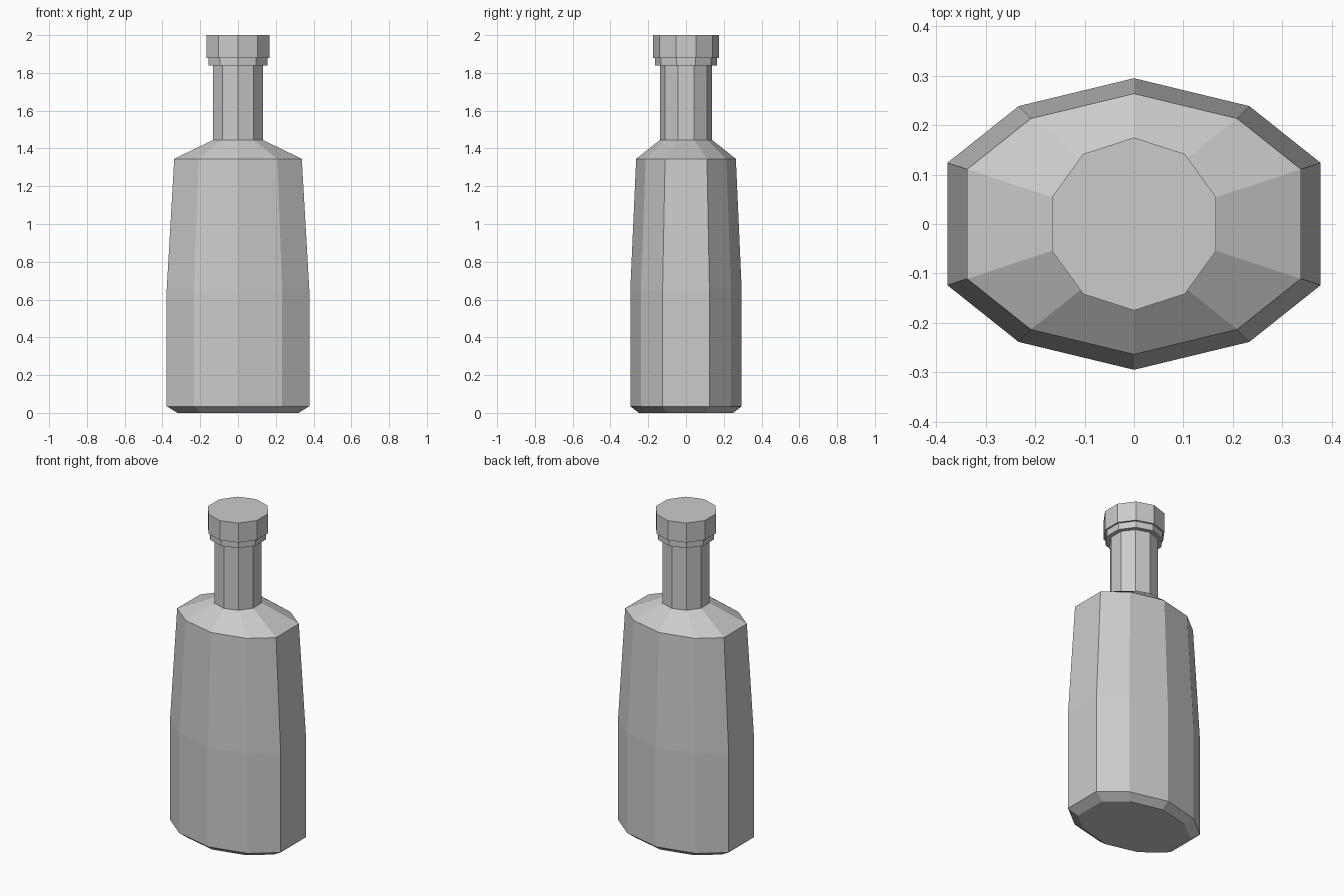
import bpy
import bmesh
import math

if "Cube" in bpy.data.objects:
    bpy.data.objects.remove(bpy.data.objects["Cube"])

SIDES = 10


def oval(rx, ry):
    """Ten-sided body outline: broad flat ends in x, points at +y and -y."""
    ring = []
    for i in range(SIDES):
        a = math.radians(18 + 36 * i)
        s = math.sin(a)
        # the four end corners are pushed out to widen the side panels
        y = math.copysign(0.42, s) if abs(s) < 0.5 else s
        ring.append((rx * math.cos(a), ry * y))
    return ring


def circle(r):
    """Regular ten-sided outline."""
    return [(r * math.cos(math.radians(18 + 36 * i)),
             r * math.sin(math.radians(18 + 36 * i))) for i in range(SIDES)]


def loft(name, sections, cap_bottom=False, cap_top=False):
    """Skin a stack of (height, outline) sections with flat faces."""
    bm = bmesh.new()
    rings = [[bm.verts.new((x, y, z)) for x, y in outline] for z, outline in sections]
    for low, high in zip(rings, rings[1:]):
        for i in range(SIDES):
            j = (i + 1) % SIDES
            bm.faces.new((low[i], low[j], high[j], high[i]))
    if cap_bottom:
        bm.faces.new(rings[0][::-1])
    if cap_top:
        bm.faces.new(rings[-1])
    mesh = bpy.data.meshes.new(name)
    bm.to_mesh(mesh)
    bm.free()
    obj = bpy.data.objects.new(name, mesh)
    bpy.context.collection.objects.link(obj)
    return obj


# Body: bevelled foot, straight lower half, tapered upper half, shoulder
loft("bottle_body", [
    (0.0, oval(0.337, 0.25)),
    (0.035, oval(0.397, 0.295)),
    (0.65, oval(0.397, 0.295)),
    (1.345, oval(0.355, 0.264)),
    (1.445, circle(0.138)),
], cap_bottom=True)

# Neck with the lip ring at its top
loft("neck", [
    (1.445, circle(0.138)),
    (1.84, circle(0.138)),
    (1.84, circle(0.164)),
    (1.88, circle(0.164)),
])

# Stopper overhanging the lip
loft("cap", [
    (1.88, circle(0.164)),
    (1.88, circle(0.175)),
    (2.0, circle(0.175)),
], cap_top=True)
